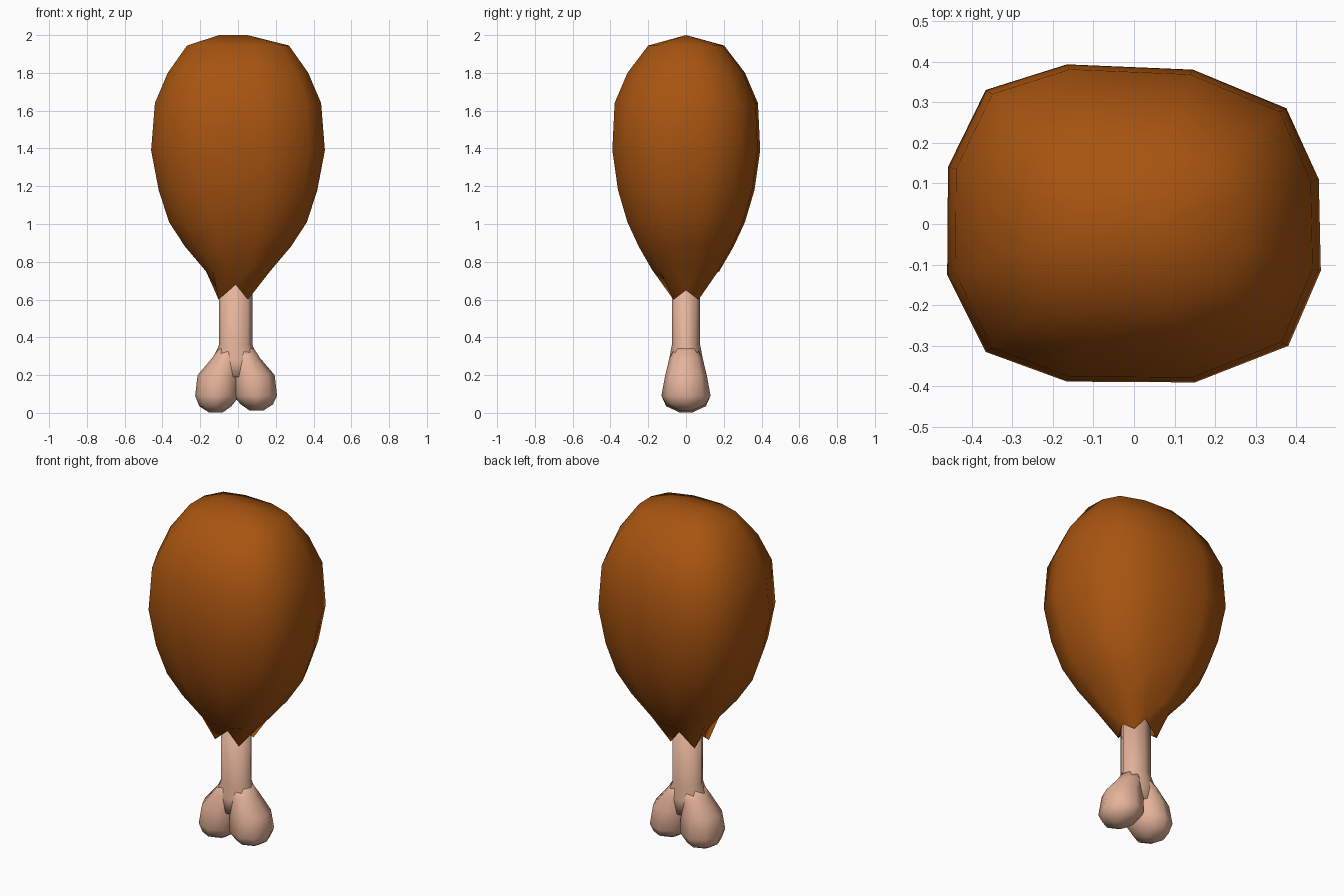
import bpy, bmesh, math
from mathutils import Vector

if "Cube" in bpy.data.objects:
    bpy.data.objects.remove(bpy.data.objects["Cube"])


def material(name, rgb):
    m = bpy.data.materials.new(name)
    m.diffuse_color = (*rgb, 1)
    m.use_nodes = True
    m.node_tree.nodes["Principled BSDF"].inputs["Base Color"].default_value = m.diffuse_color
    return m


ROAST = material("roasted brown", (0.39, 0.09, 0.005))
BONE = material("pale bone", (0.78, 0.45, 0.32))


def loft(name, rings, mat, cap_start=True, cap_end=True):
    """Skin equal-length rings of points into one smooth object."""
    bm = bmesh.new()
    vs = [[bm.verts.new(p) for p in ring] for ring in rings]
    n = len(rings[0])
    for a, b in zip(vs, vs[1:]):
        for i in range(n):
            j = (i + 1) % n
            bm.faces.new((a[i], a[j], b[j], b[i]))
    if cap_start:
        bm.faces.new(vs[0])
    if cap_end:
        bm.faces.new(vs[-1])
    bmesh.ops.remove_doubles(bm, verts=bm.verts[:], dist=0.0005)
    bmesh.ops.recalc_face_normals(bm, faces=bm.faces[:])
    for f in bm.faces:
        f.smooth = True
    me = bpy.data.meshes.new(name)
    bm.to_mesh(me)
    bm.free()
    me.materials.append(mat)
    ob = bpy.data.objects.new(name, me)
    bpy.context.collection.objects.link(ob)
    return ob


def oval(z, x0, x1, hy, n=8):
    cx, hx = (x0 + x1) / 2, (x1 - x0) / 2
    return [Vector((cx + hx * math.cos(2 * math.pi * i / n),
                    hy * math.sin(2 * math.pi * i / n), z)) for i in range(n)]


# Meat: twelve-sided squarish section scaled along the height
SECTION = [(.455, .11), (.375, .285), (.145, .38), (-.165, .393), (-.365, .33), (-.458, .14),
           (-.46, -.125), (-.365, -.315), (-.165, -.388), (.15, -.39), (.38, -.3), (.46, -.115)]
PROFILE = [(.75, .17, .175), (.88, .28, .25), (1.01, .365, .31), (1.18, .42, .36),
           (1.39, .46, .39), (1.64, .44, .378), (1.80, .372, .31), (1.945, .27, .20)]
body = [[Vector((x * hx / .46, y * hy / .39, z)) for x, y in SECTION] for z, hx, hy in PROFILE]

# Jagged lower edge: four pointed tips with notches between them
hem = []
for x, y in SECTION:
    sx, sy = math.copysign(1, x), math.copysign(1, y)
    if abs(x) > .42:
        hem.append(Vector((-.012 + sx * .092, 0, .65)))
    elif abs(y) > .36:
        hem.append(Vector((-.012, sy * .08, .68)))
    else:
        hem.append(Vector((-.025 + sx * .078, sy * .067, .60)))
# Short ridge that closes the top
ridge = [Vector((.05 if x > 0 else -.10, 0, 2.0)) for x, y in SECTION]
loft("meat", [hem] + body + [ridge], ROAST, cap_start=False, cap_end=False)

# Bone shaft, flaring into the knuckle
loft("bone_shaft", [oval(.80, -.10, .076, .075), oval(.36, -.10, .076, .075),
                    oval(.28, -.138, .114, .09), oval(.19, -.13, .106, .085)], BONE)

# Two knuckle lobes, mirrored about the shaft axis
LOBE = [(.34, -.105, .012, .06), (.29, -.137, .012, .088), (.20, -.214, .012, .11),
        (.09, -.227, .008, .13), (.035, -.205, -.035, .105), (.003, -.155, -.08, .035)]
for side, name in ((1, "left_knuckle"), (-1, "right_knuckle")):
    rings = [oval(z, x0, x1, hy) for z, x0, x1, hy in LOBE]
    if side < 0:
        rings = [[Vector((-.02 - p.x, p.y, p.z + (.01 if p.z < .05 else 0))) for p in r] for r in rings]
    loft(name, rings, BONE)
